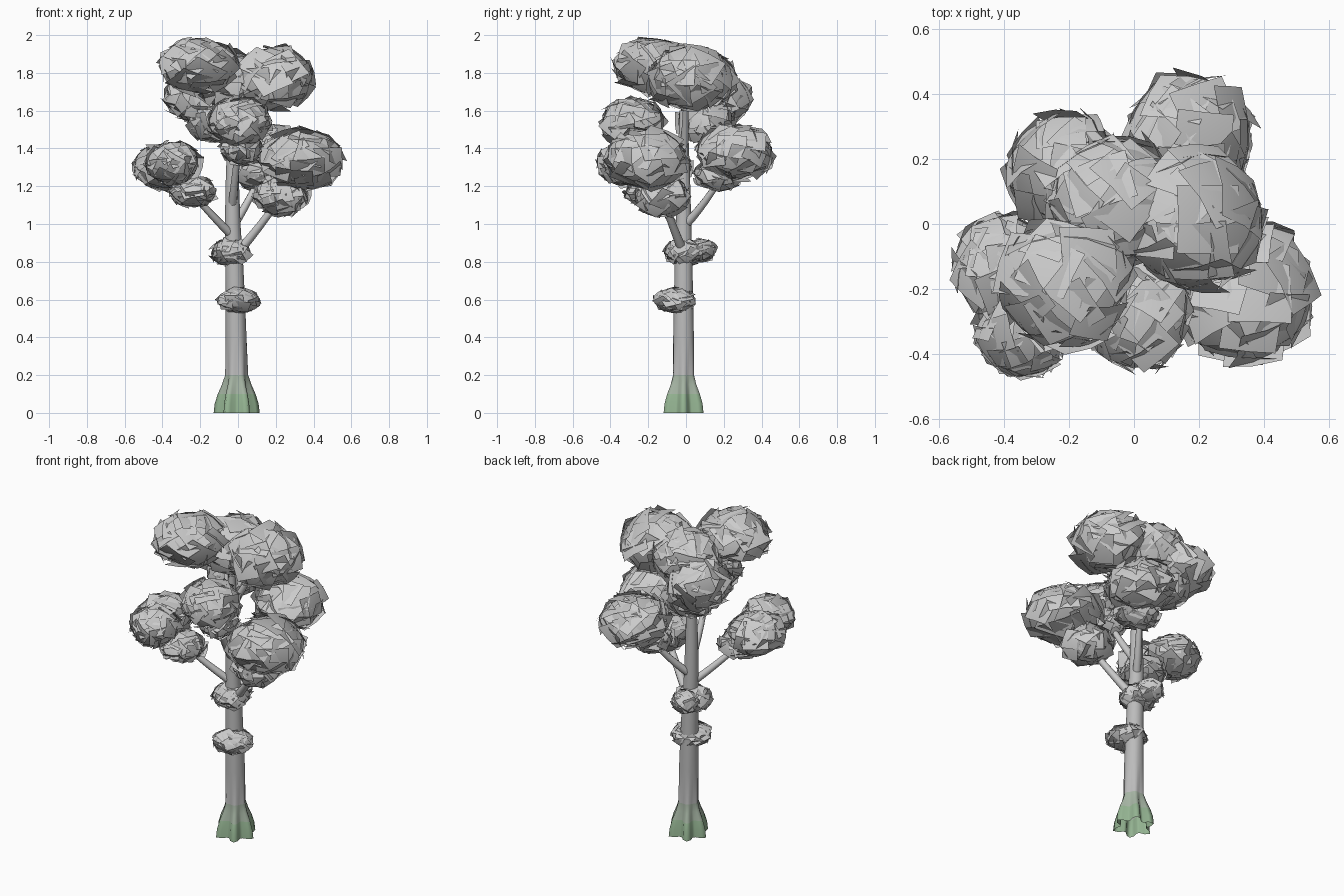
import bpy, bmesh, math, random
from mathutils import Vector, Matrix

if "Cube" in bpy.data.objects:
    bpy.data.objects.remove(bpy.data.objects["Cube"])

random.seed(7)


def finish(bm, name, mats=(), smooth=True):
    me = bpy.data.meshes.new(name)
    bm.to_mesh(me)
    bm.free()
    ob = bpy.data.objects.new(name, me)
    bpy.context.collection.objects.link(ob)
    for m in mats:
        me.materials.append(m)
    for p in me.polygons:
        p.use_smooth = smooth
    return ob


def colour(name, rgb):
    m = bpy.data.materials.new(name)
    m.diffuse_color = (*rgb, 1)
    m.use_nodes = True
    m.node_tree.nodes["Principled BSDF"].inputs["Base Color"].default_value = m.diffuse_color
    return m


def skin(bm, rings):
    """Bridge a list of vertex rings with quads."""
    faces = []
    for a, b in zip(rings, rings[1:]):
        n = len(a)
        for i in range(n):
            j = (i + 1) % n
            faces.append(bm.faces.new((a[i], a[j], b[j], b[i])))
    return faces


# Trunk: round shaft flaring into root lobes, green towards the ground
# rows: z, centre x, radius, lobe depth
profile = [(0, -.007, .096, .026), (.05, -.007, .091, .025), (.1, -.007, .08, .02),
           (.15, -.007, .066, .012), (.2, -.007, .057, .004), (.4, -.01, .055, 0),
           (.6, -.014, .051, 0), (.8, -.02, .047, 0), (1.0, -.028, .041, 0),
           (1.2, -.03, .036, 0), (1.4, -.03, .029, 0), (1.6, -.035, .02, 0)]
greens = [colour("root_moss", (.30, .46, .29)), colour("root_moss_fade", (.38, .46, .37)),
          colour("bark", (.5, .5, .5))]
bm = bmesh.new()
SEG = 30
rings = []
for z, cx, r, lobe in profile:
    ring = []
    for i in range(SEG):
        a = 2 * math.pi * i / SEG
        rr = r + lobe * math.cos(6 * a)
        ring.append(bm.verts.new((cx + rr * math.cos(a), -.013 + rr * math.sin(a), z)))
    rings.append(ring)
for f in skin(bm, rings):
    z = f.calc_center_median().z
    f.material_index = 0 if z < .1 else 1 if z < .18 else 2
finish(bm, "trunk", greens)


# Branches: tapered tubes along a three-point bend
def branch(name, pts, r0, r1, n=10):
    bm = bmesh.new()
    p = [Vector(q) for q in pts]
    rings = []
    for k in range(7):
        t = k / 6
        c = p[0] * (1 - t) ** 2 + p[1] * 2 * t * (1 - t) + p[2] * t * t
        d = (p[1] - p[0]) * (1 - t) + (p[2] - p[1]) * t
        rot = d.to_track_quat('Z', 'Y')
        r = r0 + (r1 - r0) * t
        rings.append([bm.verts.new(c + rot @ Vector((r * math.cos(2 * math.pi * i / n),
                                                     r * math.sin(2 * math.pi * i / n), 0)))
                      for i in range(n)])
    skin(bm, rings)
    finish(bm, name)


branch("branch_right", [(-.01, -.01, .84), (.1, -.06, .96), (.27, -.15, 1.2)], .026, .016)
branch("branch_left", [(-.02, -.01, .93), (-.12, -.09, 1.02), (-.32, -.22, 1.25)], .024, .014)
branch("branch_back", [(-.02, 0, 1.0), (.05, .1, 1.1), (.14, .22, 1.3)], .024, .014)
branch("branch_front", [(-.03, -.01, 1.08), (-.02, -.12, 1.22), (.01, -.25, 1.48)], .024, .014)
branch("branch_top", [(-.03, -.01, 1.4), (.04, 0, 1.55), (.15, 0, 1.72)], .022, .012)


# Foliage: shells of overlapping, slightly curved leaf cards around an ellipsoid
def clump(name, x, y, z, r, rz, count=34):
    bm = bmesh.new()
    golden = math.pi * (3 - math.sqrt(5))
    size = r * .48
    for k in range(count):
        h = 1 - 2 * (k + .5) / count
        a = golden * k + random.uniform(-.15, .15)
        s = math.sqrt(1 - h * h)
        nrm = Vector((s * math.cos(a), s * math.sin(a), h))
        rot = nrm.to_track_quat('Z', 'Y').to_matrix()
        rot = rot @ Matrix.Rotation(random.uniform(0, 6.28), 3, 'Z')
        rot = rot @ Matrix.Rotation(random.uniform(-.3, .3), 3, 'X')
        w, l = size * random.uniform(.8, 1.1), size * random.uniform(.8, 1.1)
        grid = []
        for i in (-1, 0, 1):
            for j in (-1, 0, 1):
                u, v = i * w, j * l
                sag = -.5 * (u * u + v * v) / (2 * r)
                q = nrm * r * .94 + rot @ Vector((u, v, sag))
                grid.append(bm.verts.new((x + q.x, y + q.y, z + q.z * rz / r)))
        for i in range(2):
            for j in range(2):
                b = i * 3 + j
                bm.faces.new((grid[b], grid[b + 3], grid[b + 4], grid[b + 1]))
    finish(bm, name)


clumps = {
    "leaves_top_front": (-.21, -.18, 1.84, .20, .145),
    "leaves_top_right": (.19, .01, 1.77, .21, .165),
    "leaves_top_middle": (-.06, .07, 1.76, .20, .16),
    "leaves_top_back": (-.21, .16, 1.67, .18, .14),
    "leaves_top_under": (-.11, .11, 1.55, .155, .12),
    "leaves_front": (.01, -.28, 1.54, .165, .13),
    "leaves_front_under": (.02, -.22, 1.40, .115, .085),
    "leaves_right": (.34, -.21, 1.34, .215, .16),
    "leaves_right_under": (.23, -.13, 1.15, .145, .105),
    "leaves_left": (-.40, -.13, 1.30, .155, .12),
    "leaves_left_front": (-.34, -.33, 1.32, .14, .115),
    "leaves_left_under": (-.24, -.20, 1.17, .125, .08),
    "leaves_back": (.17, .26, 1.38, .195, .145),
    "leaves_back_under": (.12, .17, 1.26, .125, .085),
}
for name, args in clumps.items():
    clump(name, *args)

# Small tufts growing from the trunk
clump("tuft_upper", -.04, -.01, .85, .105, .072, 30)
clump("tuft_upper_back", -.05, .08, .86, .08, .062, 26)
clump("tuft_lower", .005, -.06, .595, .112, .065, 30)
